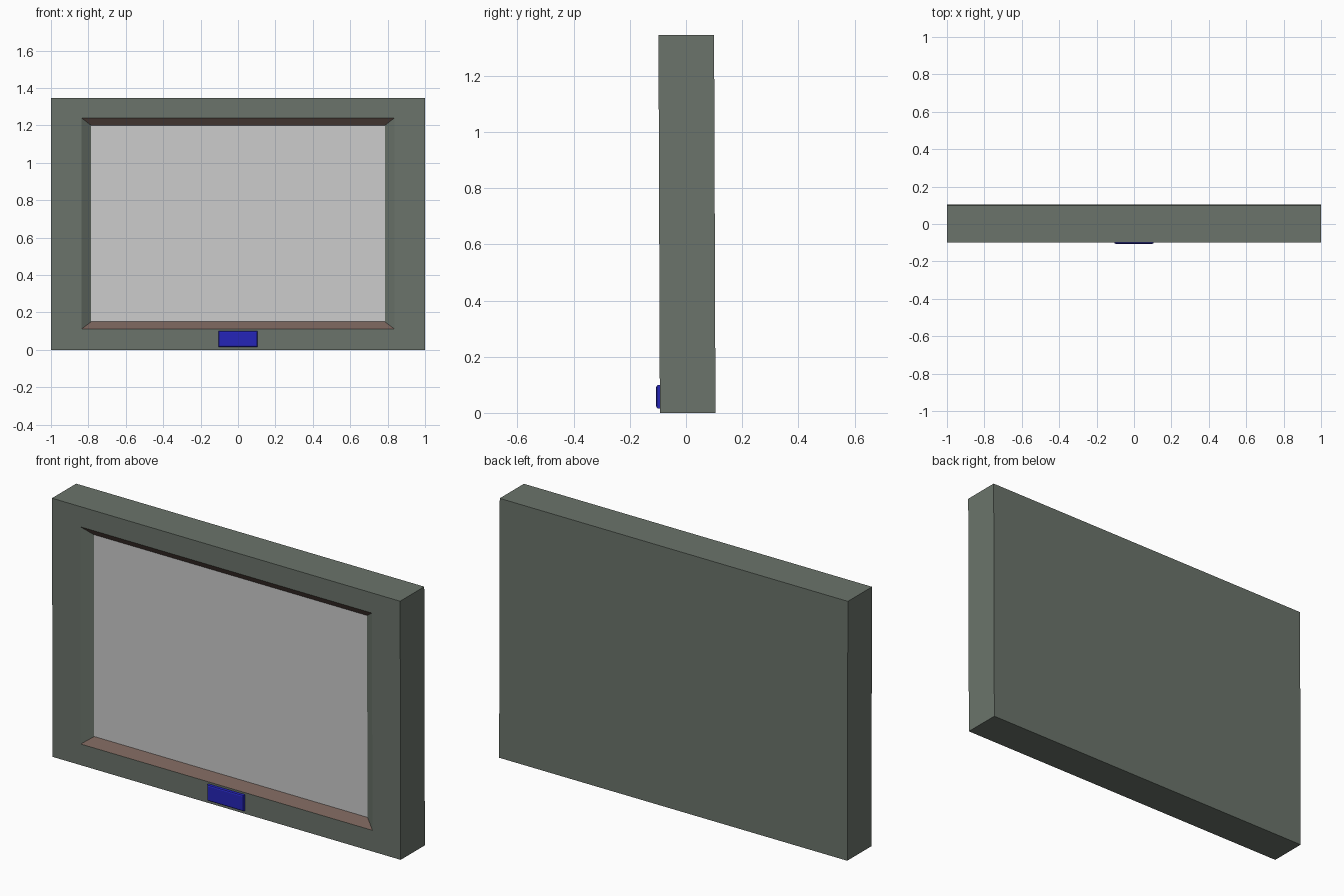
import bpy
import bmesh
from mathutils import Vector

default = bpy.data.objects.get("Cube")
if default:
    bpy.data.objects.remove(default, do_unlink=True)


def material(name, srgb):
    linear = [(c / 255 / 12.92) if c < 11 else ((c / 255 + 0.055) / 1.055) ** 2.4 for c in srgb]
    mat = bpy.data.materials.new(name)
    mat.use_nodes = True
    mat.diffuse_color = (*linear, 1)
    mat.node_tree.nodes["Principled BSDF"].inputs["Base Color"].default_value = (*linear, 1)
    return mat


def finish(bm, name, mats):
    bmesh.ops.recalc_face_normals(bm, faces=bm.faces)
    mesh = bpy.data.meshes.new(name)
    bm.to_mesh(mesh)
    bm.free()
    for mat in mats:
        mesh.materials.append(mat)
    obj = bpy.data.objects.new(name, mesh)
    bpy.context.collection.objects.link(obj)
    return obj


def box(low, high):
    bm = bmesh.new()
    bmesh.ops.create_cube(bm, size=1)
    low, high = Vector(low), Vector(high)
    for v in bm.verts:
        v.co = (low + high) / 2 + v.co * (high - low)
    return bm


def fit(face, x_half, z_low, z_high):
    # Move a rectangular face's corners to a given frame
    mid = face.calc_center_median()
    for v in face.verts:
        v.co.x = x_half if v.co.x > mid.x else -x_half
        v.co.z = z_high if v.co.z > mid.z else z_low


def front_face(bm):
    return min(bm.faces, key=lambda f: f.normal.y)


grey_green = material("grey green", (107, 116, 107))
pale_grey = material("pale grey", (204, 204, 204))
brown = material("dusty brown", (118, 97, 89))
blue = material("deep blue", (37, 37, 184))

HEIGHT = 1.345
FRONT = -0.093

# Casing with a sloped recess around the screen
bm = box((-1, FRONT, 0), (1, 0.105, HEIGHT))
bm.normal_update()
screen = front_face(bm)
bmesh.ops.inset_individual(bm, faces=[screen], thickness=0.1)
fit(screen, 0.838, 0.11, 1.24)
slopes = bmesh.ops.inset_individual(bm, faces=[screen], thickness=0.04)["faces"]
fit(screen, 0.785, 0.15, 1.20)
for v in screen.verts:
    v.co.y += 0.035

# Screen is pale, the upper and lower slopes are brown
screen.material_index = 1
bm.normal_update()
for f in slopes:
    if abs(f.normal.z) > 0.3:
        f.material_index = 2

# Slight forward lean
for v in bm.verts:
    v.co.y -= 0.005 * v.co.z / HEIGHT
finish(bm, "casing", [grey_green, pale_grey, brown])

# Button with a chamfered front
bm = box((-0.105, FRONT - 0.013, 0.015), (0.105, FRONT + 0.01, 0.1))
bm.normal_update()
bmesh.ops.bevel(bm, geom=list(front_face(bm).edges), offset=0.008,
                segments=2, profile=0.5, affect='EDGES')
finish(bm, "button", [blue])
